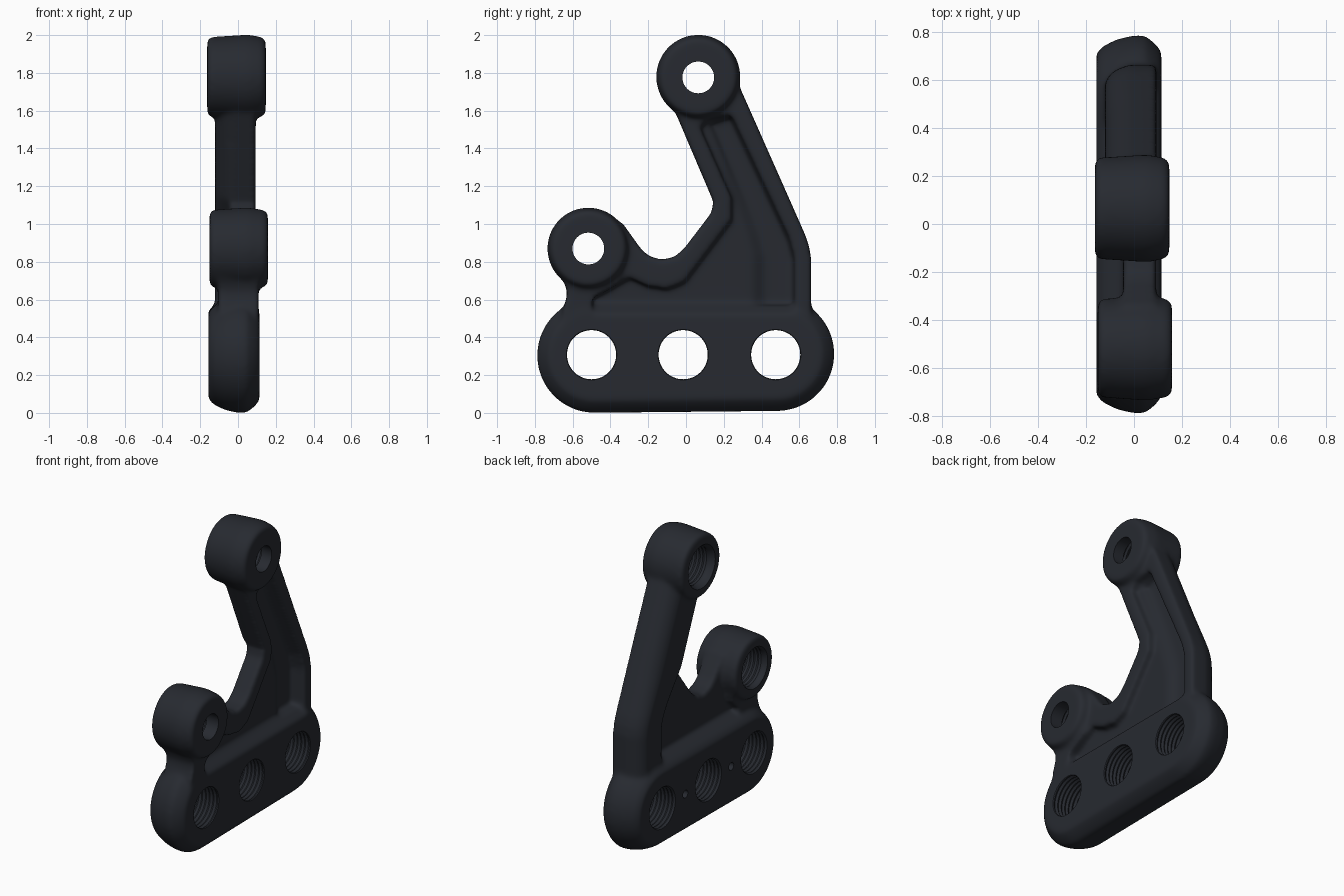
import bpy, bmesh
from math import sin, cos, pi

if "Cube" in bpy.data.objects:
    bpy.data.objects.remove(bpy.data.objects["Cube"])


def loft(bm, rings):
    """Closed solid through rings of equal vertex count; each ring is (x, [(y, z), ...])."""
    vs = [[bm.verts.new((x, y, z)) for y, z in pts] for x, pts in rings]
    n = len(vs[0])
    for a, b in zip(vs, vs[1:]):
        for i in range(n):
            j = (i + 1) % n
            bm.faces.new((a[i], a[j], b[j], b[i]))
    bm.faces.new(vs[0][::-1])
    bm.faces.new(vs[-1])


def finish(name, bm):
    bmesh.ops.recalc_face_normals(bm, faces=bm.faces[:])
    me = bpy.data.meshes.new(name)
    bm.to_mesh(me)
    bm.free()
    ob = bpy.data.objects.new(name, me)
    bpy.context.collection.objects.link(ob)
    return ob


def circle(y, z, r, n=64, start=0.0, sweep=2 * pi):
    return [(y + r * cos(start + sweep * i / n), z + r * sin(start + sweep * i / n))
            for i in range(n)]


def lathe(bm, y, z, profile):
    loft(bm, [(x, circle(y, z, r)) for x, r in profile])


def solid(name, rings):
    bm = bmesh.new()
    loft(bm, rings)
    return finish(name, bm)


def prism(name, pts, x0, x1):
    return solid(name, [(x0, pts), (x1, pts)])


def stadium(d):
    """Outline of the base plate, shrunk by d."""
    return (circle(0.483, 0.312, 0.302 - d, 33, -pi / 2, pi * 33 / 32)
            + circle(-0.484, 0.304, 0.304 - d, 33, pi / 2, pi * 33 / 32))


# base plate with drafted sides and a parting line
body = solid("cast_bracket", [(x, stadium(d)) for x, d in
             [(-0.157, 0.075), (-0.13, 0.045), (-0.07, 0.016), (0.0, 0.0),
              (0.045, 0.0), (0.085, 0.032), (0.114, 0.065)]])

# two bosses
bosses = []
for name, y, z, r, x0, x1 in [("lower_boss", -0.517, 0.87, 0.217, -0.151, 0.158),
                              ("upper_boss", 0.065, 1.779, 0.223, -0.163, 0.147)]:
    bm = bmesh.new()
    lathe(bm, y, z, [(x0, r - 0.026), (x0 + 0.015, r - 0.012), (0.04, r), (0.065, r),
                     (0.09, r - 0.006), (x1 - 0.02, r - 0.012), (x1, r - 0.03)])
    bosses.append(finish(name, bm))

# web plate and the neck under the lower boss
web = prism("web", [(-0.58, 0.45), (0.6, 0.45), (0.6, 0.9), (0.3, 1.55), (0.02, 1.42),
                    (0.145, 1.12), (0.135, 1.06), (-0.01, 0.87), (-0.06, 0.826), (-0.13, 0.81),
                    (-0.2, 0.832), (-0.24, 0.87), (-0.34, 1.01), (-0.5, 0.9)], -0.045, 0.092)
neck = prism("neck", [(-0.66, 0.47), (-0.655, 0.54), (-0.637, 0.59), (-0.628, 0.64),
                      (-0.645, 0.69), (-0.69, 0.76), (-0.5, 0.85), (-0.33, 0.78),
                      (-0.36, 0.68), (-0.42, 0.62), (-0.42, 0.48)], -0.105, 0.108)

# long arm with a rounded back, from pairs of outer and inner edge points
outer = [(0.662, 0.45), (0.662, 0.82), (0.652, 0.88), (0.632, 0.94), (0.515, 1.205), (0.26, 1.78)]
inner = [(0.37, 0.45), (0.36, 0.83), (0.33, 0.9), (0.29, 0.96), (0.14, 1.13), (-0.09, 1.67)]


def arm_ring(t):
    """Arm outline narrowed towards its centre line by fraction t."""
    def pull(a, b):
        return [(p[0] + (q[0] - p[0]) * t / 2, p[1] + (q[1] - p[1]) * t / 2) for p, q in zip(a, b)]
    return pull(outer, inner) + pull(inner, outer)[::-1]


arm = solid("arm", [(x, arm_ring(t)) for x, t in
                    [(-0.121, 0.5), (-0.105, 0.3), (-0.075, 0.13), (-0.02, 0.0), (0.094, 0.0)]])

# pocket in the right face with a sloped lower edge, and a deeper channel along the arm
upper_edge = [(-0.49, 0.61), (-0.42, 0.645), (-0.3, 0.715), (-0.2, 0.67), (-0.1, 0.655),
              (-0.01, 0.69), (0.24, 1.02), (0.24, 1.14), (0.075, 1.51), (0.12, 1.555),
              (0.24, 1.575), (0.545, 0.93), (0.575, 0.82)]
pocket = solid("pocket_cut", [(x, [(-0.5, z)] + upper_edge + [(0.575, z)])
                              for x, z in [(0.035, 0.585), (0.116, 0.52), (0.3, 0.52)]])


def channel_ring(s):
    """Channel outline whose inner side moves outwards by s, giving a gentle slope."""
    return [(0.115 + s / 3, 1.53), (0.235, 1.565), (0.54, 0.92), (0.567, 0.82), (0.567, 0.57),
            (0.35 + s, 0.57), (0.35 + s, 0.83), (0.32 + s, 0.94)]


channel = solid("channel_cut", [(-0.005, channel_ring(0.07)), (0.036, channel_ring(0.0)),
                                (0.3, channel_ring(0.0))])

# holes: three threaded, two counterbored, two small blind ones
bm = bmesh.new()
thread = [(-0.2 + 0.014 * i, 0.13 + 0.009 * (i % 2)) for i in range(27)]
for y in (-0.5, -0.015, 0.475):
    lathe(bm, y, 0.308, thread)
for y, z in ((-0.517, 0.87), (0.065, 1.776)):
    lathe(bm, y, z, [(-0.3, 0.145), (-0.165, 0.145), (-0.135, 0.128)]
          + [(-0.12 + 0.014 * i, 0.126 + 0.006 * (i % 2)) for i in range(13)]
          + [(0.07, 0.084), (0.3, 0.084)])
for y in (-0.258, 0.23):
    lathe(bm, y, 0.308, [(-0.3, 0.026), (-0.08, 0.026), (-0.065, 0.005)])
holes = finish("hole_cut", bm)


def boolean(ob, op):
    m = body.modifiers.new(ob.name, 'BOOLEAN')
    m.operation, m.object, m.solver = op, ob, 'EXACT'
    ob.hide_render = True


# join the parts, melt the seams into cast fillets, then drill
for ob in bosses + [web, neck, arm]:
    boolean(ob, 'UNION')
for ob in (pocket, channel):
    boolean(ob, 'DIFFERENCE')
m = body.modifiers.new("melt", 'REMESH')
m.mode, m.voxel_size = 'VOXEL', 0.012
m = body.modifiers.new("fillet", 'SMOOTH')
m.factor, m.iterations = 0.5, 18
boolean(holes, 'DIFFERENCE')

bpy.ops.object.select_all(action='DESELECT')
body.select_set(True)
bpy.context.view_layer.objects.active = body
bpy.ops.object.convert(target='MESH')
for ob in bosses + [web, neck, arm, pocket, channel, holes]:
    bpy.data.objects.remove(ob)
bpy.ops.object.shade_smooth_by_angle(angle=0.6)

mat = bpy.data.materials.new("dark_metal")
mat.diffuse_color = (0.02, 0.023, 0.03, 1)
mat.use_nodes = True
mat.node_tree.nodes["Principled BSDF"].inputs["Base Color"].default_value = mat.diffuse_color
body.data.materials.clear()
body.data.materials.append(mat)
